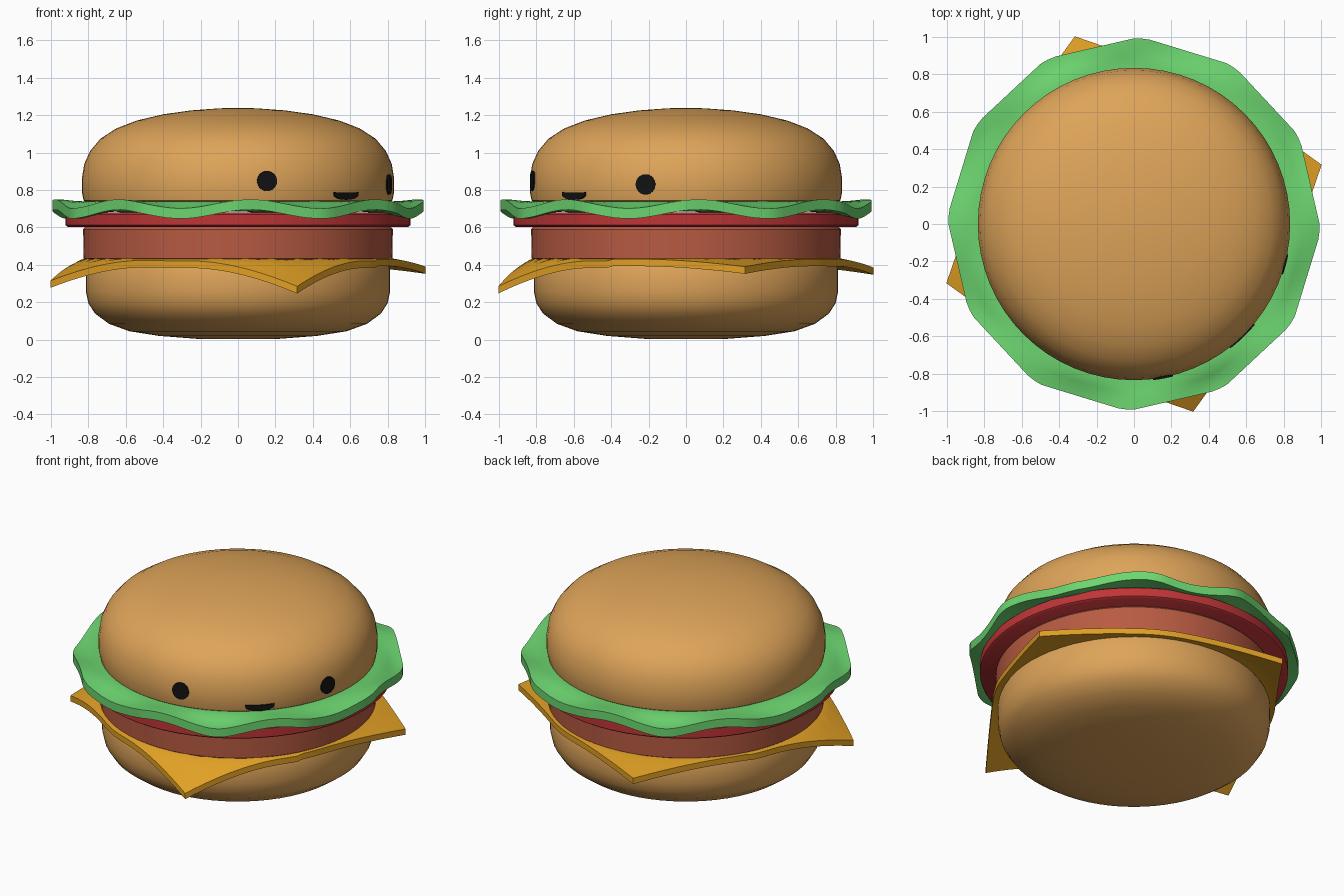
import bpy, bmesh
from math import sin, cos, tau, radians, degrees, acos

cube = bpy.data.objects.get("Cube")
if cube:
    bpy.data.objects.remove(cube)


def material(name, r, g, b):
    m = bpy.data.materials.new(name)
    m.use_nodes = True
    m.diffuse_color = (r, g, b, 1)
    node = next(n for n in m.node_tree.nodes if n.type == 'BSDF_PRINCIPLED')
    node.inputs["Base Color"].default_value = (r, g, b, 1)
    node.inputs["Roughness"].default_value = 0.7
    return m


BUN = material("toasted_bun", 0.73, 0.37, 0.10)
LETTUCE = material("lettuce_green", 0.15, 0.66, 0.16)
TOMATO = material("tomato_red", 0.52, 0.035, 0.038)
PATTY = material("patty_brown", 0.48, 0.105, 0.055)
CHEESE = material("cheese_yellow", 0.75, 0.35, 0.018)
BLACK = material("face_black", 0.006, 0.006, 0.006)


def polar(az, r, z):
    """Point at an angle measured from the front towards +x."""
    return (r * sin(az), -r * cos(az), z)


def loft(name, rings, mat, angle=40):
    """Skin a stack of equal point rings and cap both ends."""
    bm = bmesh.new()
    rows = [[bm.verts.new(p) for p in ring] for ring in rings]
    n = len(rows[0])
    for a, b in zip(rows, rows[1:]):
        for i in range(n):
            j = (i + 1) % n
            bm.faces.new((a[i], a[j], b[j], b[i]))
    bm.faces.new(rows[0][::-1])
    bm.faces.new(rows[-1])
    bmesh.ops.recalc_face_normals(bm, faces=bm.faces)
    mesh = bpy.data.meshes.new(name)
    bm.to_mesh(mesh)
    bm.free()
    mesh.materials.append(mat)
    obj = bpy.data.objects.new(name, mesh)
    bpy.context.collection.objects.link(obj)
    bpy.ops.object.select_all(action='DESELECT')
    obj.select_set(True)
    bpy.context.view_layer.objects.active = obj
    bpy.ops.object.shade_smooth_by_angle(angle=radians(angle))
    return obj


def turned(name, profile, mat, sides=64):
    loft(name, [[polar(tau * i / sides, r, z) for i in range(sides)]
                for r, z in profile], mat)


def sheet(name, edge, height, thick, inner, mat, sides=144, rows=7):
    """Wavy slice: edge(az) is its outline, height(az, r) its underside."""
    angles = [tau * i / sides for i in range(sides)]

    def ring(t, lift):
        pts = []
        for a in angles:
            r = inner + (edge(a) - inner) * t
            pts.append(polar(a, r, height(a, r) + lift))
        return pts
    steps = [k / rows for k in range(rows + 1)]
    loft(name, [ring(t, 0) for t in steps]
         + [ring(t, thick) for t in reversed(steps)], mat)


# Buns, patty and tomato
turned("bottom_bun", [(0.2, 0.003), (0.42, 0.02), (0.58, 0.045), (0.69, 0.085),
                      (0.765, 0.14), (0.80, 0.195), (0.814, 0.26),
                      (0.814, 0.38), (0.80, 0.41)], BUN)
turned("patty", [(0.80, 0.415), (0.825, 0.435), (0.828, 0.59), (0.81, 0.61)], PATTY)
turned("tomato", [(0.91, 0.603), (0.922, 0.612), (0.922, 0.668), (0.905, 0.68)], TOMATO)
turned("top_bun", [(0.80, 0.725), (0.826, 0.745), (0.835, 0.79), (0.835, 0.86),
                   (0.822, 0.94), (0.79, 1.01), (0.735, 1.075), (0.65, 1.13),
                   (0.54, 1.172), (0.40, 1.205), (0.25, 1.226), (0.1, 1.237),
                   (0.02, 1.239)], BUN)


# Cheese: rounded square with four corners sagging by different amounts
FIRST = 17.7
DROPS = (0.15, 0.045, 0.05, 0.12)
SIDE, TIP = 0.845, 1.052
REACH = acos(SIDE / TIP)


def corner(az):
    rel = (degrees(az) - FIRST + 45) % 360
    return int(rel // 90), abs(radians(rel % 90 - 45))


def cheese_edge(az):
    return SIDE / cos(max(0, REACH - corner(az)[1]))


def cheese_height(az, r):
    t = max(0, (r - SIDE + 0.02) / (TIP - SIDE + 0.02))
    return 0.397 - DROPS[corner(az)[0]] * t


# An angular offset places a vertex exactly on each tip
sheet("cheese", lambda a: cheese_edge(a + radians(0.2)),
      lambda a, r: cheese_height(a + radians(0.2), r), 0.038, 0.6, CHEESE)


# Lettuce: twelve-sided leaf with a rippling rim
def lettuce_edge(az):
    d = (degrees(az) + 2) % 30 - 15
    return min(0.992, 0.967 / cos(radians(d)))


def lettuce_height(az, r):
    t = min(1, max(0, (r - 0.86) / 0.09))
    return 0.685 + t * (-0.014 + 0.024 * cos(8 * (az - radians(4))))


sheet("lettuce", lettuce_edge, lettuce_height, 0.055, 0.7, LETTUCE)


# Face: thin plates wrapped round the top bun
def plate(name, az, z, outline):
    loft(name, [[polar(az + u / 0.835, r, z + v) for u, v in outline]
                for r in (0.828, 0.841)], BLACK)


turn = [tau * i / 24 for i in range(24)]
circle = [(0.054 * cos(t), 0.054 * sin(t)) for t in turn]
plate("right_eye", radians(10.7), 0.848, circle)
plate("left_eye", radians(75), 0.83, circle)

# Smile: rounded below, slightly dished on top
smile = [(0.09 * cos(t), 0.03 * sin(t) if sin(t) < 0 else -0.004 * sin(t) + 0.012)
         for t in turn]
plate("mouth", radians(44), 0.778, smile)
